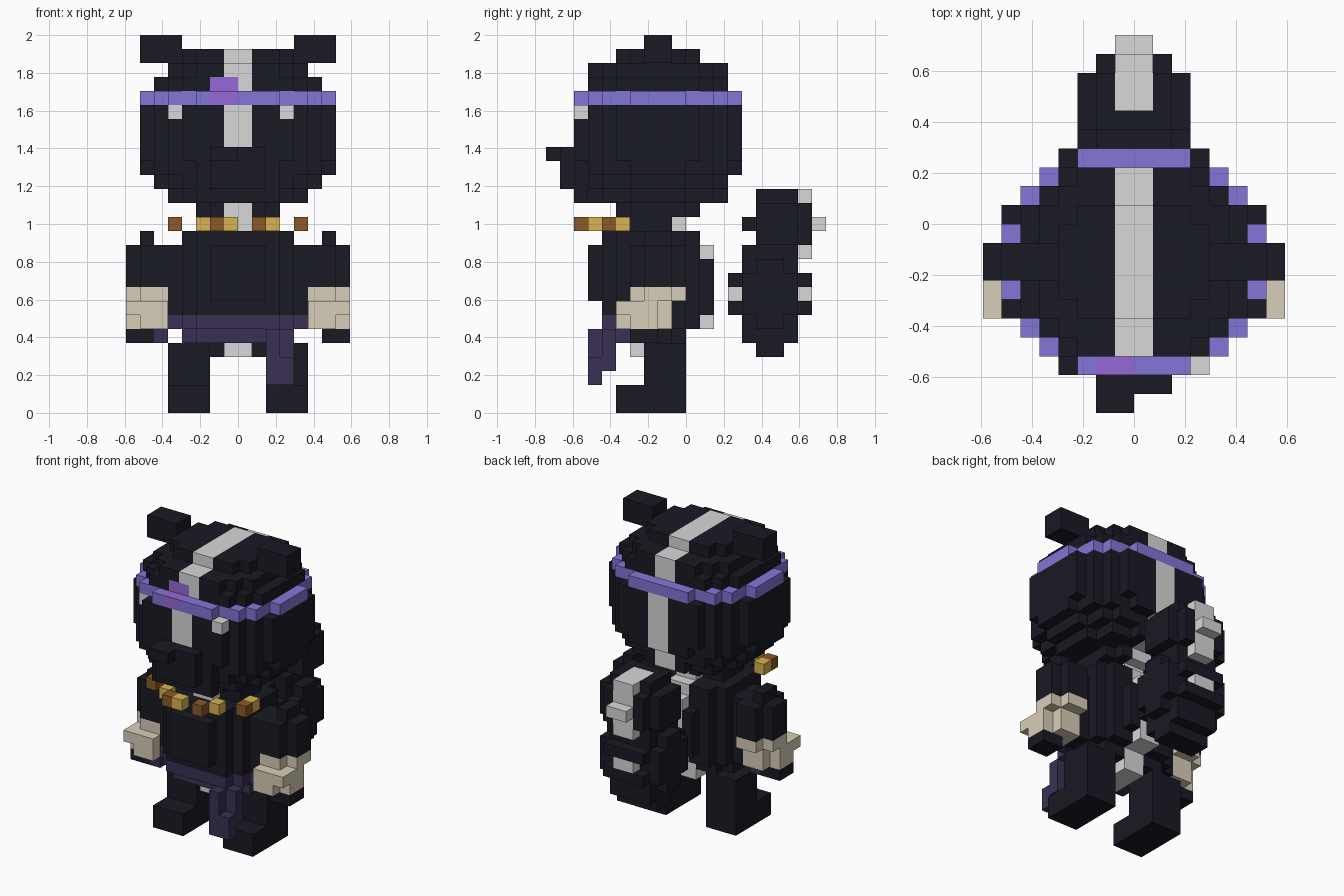
import bpy, bmesh

if "Cube" in bpy.data.objects:
    bpy.data.objects.remove(bpy.data.objects["Cube"])

V = 2 / 27  # edge length of one block


def material(name, rgb):
    lin = [((c / 255 + 0.055) / 1.055) ** 2.4 if c > 10 else c / 255 / 12.92 for c in rgb]
    m = bpy.data.materials.new(name)
    m.use_nodes = True
    m.diffuse_color = (*lin, 1)
    m.node_tree.nodes["Principled BSDF"].inputs["Base Color"].default_value = (*lin, 1)
    return m


BLACK, GREY, BAND, VIOLET, SKIN, SASH, BROWN, GOLD = range(8)
MATS = [material(n, c) for n, c in (
    ("black fur", (25, 25, 36)), ("grey stripe", (216, 216, 217)),
    ("purple band", (131, 118, 216)), ("violet gem", (150, 105, 216)),
    ("beige wrap", (217, 207, 184)), ("dark purple sash", (58, 48, 84)),
    ("brown bead", (139, 89, 39)), ("gold bead", (216, 180, 82)))]


def fill(cells, colour, x0, x1, y0, y1, z0, z1):
    """Fill a box of blocks with one colour."""
    for x in range(x0, x1):
        for y in range(y0, y1):
            for z in range(z0, z1):
                cells[x, y, z] = colour


def rounded(cells, colour, z0, z1, yc, rows):
    """Stepped round slab: rows of (half width, half depth) around yc."""
    for w, d in rows:
        fill(cells, colour, -w, w, yc - d, yc + d, z0, z1)


def mirrored(cells):
    return {(-x - 1, y, z): c for (x, y, z), c in cells.items()}


def paint(cells, colour, rule):
    """Recolour the black blocks that meet a rule."""
    for cell, c in cells.items():
        if c == BLACK and rule(*cell):
            cells[cell] = colour


def build(name, cells):
    """Make an object from the exposed faces of the blocks."""
    bm = bmesh.new()
    verts = {}

    def vert(p):
        if p not in verts:
            verts[p] = bm.verts.new([c * V for c in p])
        return verts[p]

    for cell, colour in cells.items():
        for axis in range(3):
            for side in (0, 1):
                near = list(cell)
                near[axis] += 2 * side - 1
                if tuple(near) in cells:
                    continue
                loop = []
                for a, b in ((0, 0), (1, 0), (1, 1), (0, 1)):
                    p = list(cell)
                    p[axis] += side
                    p[(axis + 1) % 3] += a
                    p[(axis + 2) % 3] += b
                    loop.append(vert(tuple(p)))
                face = bm.faces.new(loop if side else loop[::-1])
                face.material_index = colour
    bmesh.ops.dissolve_limit(bm, angle_limit=0.01, verts=bm.verts[:], edges=bm.edges[:],
                             delimit={'MATERIAL'})
    mesh = bpy.data.meshes.new(name)
    bm.to_mesh(mesh)
    bm.free()
    for m in MATS:
        mesh.materials.append(m)
    bpy.context.collection.objects.link(bpy.data.objects.new(name, mesh))


# Head with muzzle, stripe, eyes
head = {}
rounded(head, BLACK, 14, 15, -2, [(3, 2), (2, 3)])
rounded(head, BLACK, 15, 16, -2, [(5, 2), (4, 4), (2, 5)])
rounded(head, BLACK, 16, 17, -2, [(6, 2), (5, 4), (4, 5)])
rounded(head, BLACK, 17, 18, -2, [(7, 2), (6, 4), (5, 5), (3, 6)])
rounded(head, BLACK, 18, 22, -2, [(7, 3), (6, 4), (5, 5), (4, 6)])
rounded(head, BLACK, 22, 24, -2, [(6, 3), (5, 4), (4, 5)])
rounded(head, BLACK, 24, 25, -2, [(5, 3), (4, 4), (3, 5)])
rounded(head, BLACK, 25, 26, -2, [(4, 2), (3, 3)])
fill(head, BLACK, -3, 3, -8, -7, 15, 17)
fill(head, BLACK, -2, 2, -9, -8, 16, 19)
fill(head, BLACK, -2, 0, -10, -9, 18, 19)
paint(head, GREY, lambda x, y, z: -1 <= x < 1 and (y >= -2 or z >= 19 or z < 15))
fill(head, GREY, 3, 4, -8, -7, 21, 22)
fill(head, GREY, -5, -4, -7, -6, 21, 22)
# Headband and gem
rounded(head, BAND, 22, 23, -2, [(7, 2), (6, 4), (5, 5), (3, 6)])
fill(head, VIOLET, -2, 0, -8, -7, 22, 23)
fill(head, VIOLET, -2, 0, -7, -6, 23, 24)
build("head", head)

# Ears
ear = {}
fill(ear, BLACK, 4, 7, -3, -1, 25, 27)
build("left_ear", ear)
build("right_ear", mirrored(ear))

# Neck
neck = {}
fill(neck, BLACK, -3, 3, -4, -1, 13, 14)
fill(neck, GREY, -1, 1, -5, 0, 13, 14)
build("neck", neck)

# Bead necklace
beads = {(x, y, 13): c for x, y, c in (
    (-5, -5, GOLD), (-5, -6, BROWN), (-3, -7, GOLD), (-2, -8, BROWN), (-1, -8, GOLD),
    (1, -8, BROWN), (2, -7, GOLD), (4, -6, BROWN), (4, -5, GOLD))}
build("bead_necklace", beads)

# Torso with back stripe and belt
torso = {}
for x, y0, y1, z0, z1 in ((5, -4, -1, 6, 12), (4, -5, 0, 6, 13), (3, -6, 1, 6, 13),
                          (2, -7, 1, 8, 12), (2, 1, 2, 7, 11), (1, 1, 2, 6, 12),
                          (4, -4, -1, 5, 6), (3, -5, 0, 5, 6)):
    fill(torso, BLACK, -x, x, y0, y1, z0, z1)
fill(torso, GREY, -1, 1, -4, 0, 4, 5)
paint(torso, GREY, lambda x, y, z: -1 <= x < 1 and y >= -2)
paint(torso, SASH, lambda x, y, z: z < 7 and y < -3)
build("torso", torso)

# Hanging sash end
sash = {}
fill(sash, SASH, 2, 4, -6, -5, 3, 6)
fill(sash, SASH, 2, 4, -7, -6, 2, 4)
fill(sash, SASH, 2, 3, -7, -6, 4, 6)
build("sash_end", sash)

# Arms with wrapped hands
arm = {}
fill(arm, BLACK, 5, 7, -4, 0, 9, 12)
fill(arm, BLACK, 7, 8, -3, -1, 9, 12)
fill(arm, BLACK, 6, 7, -3, -1, 12, 13)
fill(arm, SKIN, 5, 7, -4, 0, 8, 9)
fill(arm, SKIN, 7, 8, -3, -1, 8, 9)
fill(arm, SKIN, 5, 7, -5, -1, 6, 8)
fill(arm, SKIN, 7, 8, -5, -2, 7, 8)
fill(arm, SKIN, 7, 8, -4, -2, 6, 7)
fill(arm, BLACK, 6, 8, -4, -2, 5, 6)
build("left_arm", arm)
right_arm = mirrored(arm)
fill(right_arm, SASH, -6, -5, -4, -2, 5, 6)
build("right_arm", right_arm)

# Legs with feet
leg = {}
fill(leg, BLACK, 2, 5, -3, 0, 0, 5)
fill(leg, BLACK, 2, 5, -5, -3, 0, 2)
build("left_leg", leg)
build("right_leg", mirrored(leg))

# Bushy tail with striped back
tail = {}
for x, y0, y1, z0, z1 in ((2, 5, 8, 11, 16), (3, 5, 8, 12, 15), (2, 5, 9, 12, 15),
                          (2, 4, 8, 13, 14), (2, 4, 8, 5, 12), (3, 5, 7, 6, 11),
                          (3, 4, 8, 7, 10), (2, 3, 9, 9, 10), (2, 3, 9, 7, 8),
                          (2, 5, 7, 4, 5)):
    fill(tail, BLACK, -x, x, y0, y1, z0, z1)
fill(tail, GREY, -1, 1, 6, 9, 11, 16)
fill(tail, GREY, -1, 1, 9, 10, 13, 14)
fill(tail, GREY, -1, 1, 3, 9, 8, 9)
build("tail", tail)
